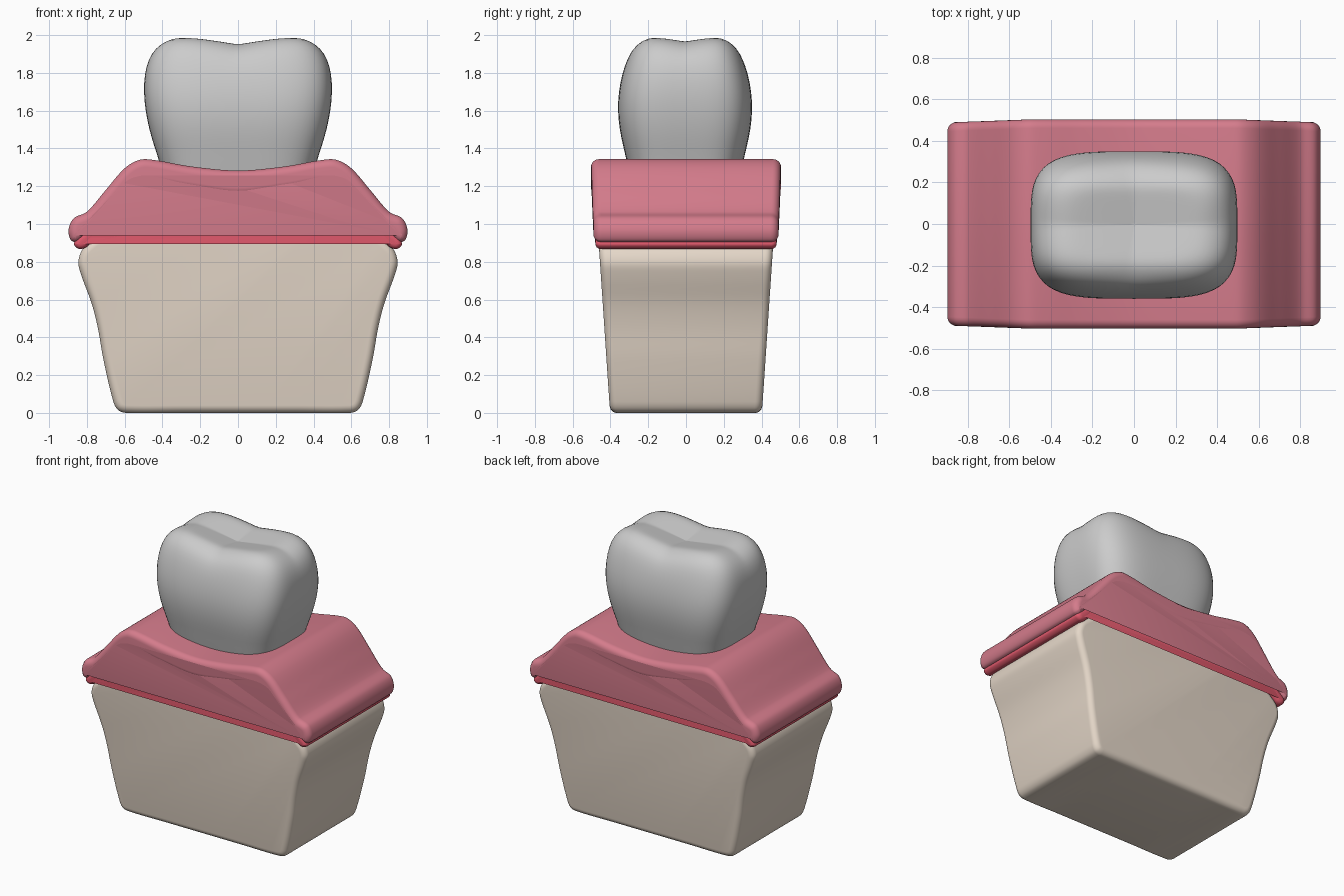
import bpy, bmesh
from math import sin, cos, pi
from mathutils import Vector

if "Cube" in bpy.data.objects:
    bpy.data.objects.remove(bpy.data.objects["Cube"])


def finish(name, rings, caps, color=None, subsurf=0):
    """Skin a list of equal-length closed rings into a smooth object."""
    bm = bmesh.new()
    loops = [[bm.verts.new(p) for p in ring] for ring in rings]
    n = len(loops[0])
    for a, b in zip(loops, loops[1:]):
        for i in range(n):
            j = (i + 1) % n
            bm.faces.new((a[i], a[j], b[j], b[i]))
    for loop, centre in caps(loops):
        if centre is None:
            bm.faces.new(loop)
        else:
            c = bm.verts.new(centre)
            for i in range(n):
                bm.faces.new((loop[i], loop[(i + 1) % n], c))
    bmesh.ops.recalc_face_normals(bm, faces=bm.faces)
    mesh = bpy.data.meshes.new(name)
    bm.to_mesh(mesh)
    bm.free()
    obj = bpy.data.objects.new(name, mesh)
    bpy.context.collection.objects.link(obj)
    if subsurf:
        mod = obj.modifiers.new("smooth", 'SUBSURF')
        mod.levels = mod.render_levels = subsurf
    if color:
        mat = bpy.data.materials.new(name)
        mat.diffuse_color = (*color, 1)
        mat.use_nodes = True
        mat.node_tree.nodes["Principled BSDF"].inputs["Base Color"].default_value = mat.diffuse_color
        mesh.materials.append(mat)
    bpy.ops.object.select_all(action='DESELECT')
    obj.select_set(True)
    bpy.context.view_layer.objects.active = obj
    bpy.ops.object.shade_smooth_by_angle(angle=pi / 5)
    return obj


def smooth_profile(half, steps=6):
    """Mirror a right-hand half profile (x, z) and run a smooth closed curve through it."""
    pts = [Vector(p) for p in half + [(-x, z) for x, z in half[-2:0:-1]]]
    n = len(pts)
    seg = [(pts[(i + 1) % n] - pts[i]).length for i in range(n)]
    tan = [(pts[(i + 1) % n] - pts[i - 1]) / (seg[i] + seg[i - 1]) for i in range(n)]
    out = []
    for i in range(n):
        p, q = pts[i], pts[(i + 1) % n]
        m0, m1 = tan[i] * seg[i], tan[(i + 1) % n] * seg[i]
        for k in range(steps):
            t = k / steps
            out.append(p * (2*t**3 - 3*t**2 + 1) + m0 * (t**3 - 2*t**2 + t)
                       + q * (3*t**2 - 2*t**3) + m1 * (t**3 - t**2))
    return out


def slab(name, half, depth, r, color):
    """Profile extruded along y to +-depth(x, z), with rims rounded by radius r."""
    pts = smooth_profile(half)
    n = len(pts)
    norm = []
    for i in range(n):
        t = (pts[(i + 1) % n] - pts[i - 1]).normalized()
        norm.append(Vector((t.y, -t.x)))
    steps = [k / 6 * pi / 2 for k in range(7)]
    sections = [(-1, a) for a in reversed(steps)] + [(1, a) for a in steps]
    rings = []
    for side, a in sections:
        ring = []
        for p, d in zip(pts, norm):
            q = p + d * r * (1 - cos(a))
            ring.append((q.x, side * (depth(q.x, q.y) - r + r * sin(a)), max(q.y, 0)))
        rings.append(ring)
    return finish(name, rings, lambda l: [(l[0], None), (l[-1], None)], color)


# Jaw bone block
slab("jaw_bone",
     [(0, 1.08), (.25, 1.10), (.43, 1.13), (.52, 1.135), (.62, 1.06), (.74, .94),
      (.82, .87), (.845, .80), (.83, .73), (.775, .58), (.742, .45), (.712, .28),
      (.66, .06), (.635, .015), (.59, 0), (.3, 0), (0, 0)],
     lambda x, z: .402 + .067 * z, .04, (.78, .68, .58))

# Inner gum layer
slab("inner_gum",
     [(0, 1.18), (.25, 1.205), (.43, 1.235), (.52, 1.235), (.6, 1.18), (.72, 1.06),
      (.80, .97), (.855, .925), (.868, .89), (.84, .868), (.80, .88), (.70, .98),
      (.60, 1.07), (.53, 1.11), (.44, 1.10), (.25, 1.075), (0, 1.05)],
     lambda x, z: .49 - .012 * max(0, abs(x) - .5) / .4, .028, (.75, .10, .15))

# Outer gum layer
slab("outer_gum",
     [(0, 1.283), (.25, 1.305), (.44, 1.338), (.52, 1.34), (.6, 1.295), (.70, 1.18),
      (.80, 1.065), (.87, 1.03), (.897, .97), (.885, .915), (.85, .905), (.79, .96),
      (.70, 1.05), (.57, 1.19), (.5, 1.215), (.43, 1.21), (.25, 1.18), (0, 1.15)],
     lambda x, z: .503 - .015 * max(0, abs(x) - .5) / .4, .042, (.66, .20, .26))

# Tooth crown: rounded-box rings, with a cross-shaped dip in the chewing surface
levels = [(1.12, .37, .27), (1.3, .405, .30), (1.4, .44, .325), (1.5, .47, .347),
          (1.6, .49, .357), (1.7, .50, .352), (1.8, .494, .332), (1.88, .474, .308),
          (1.94, .44, .28), (1.98, .39, .24), (1.999, .33, .195)]
levels += [(2.002, .33 * s, .195 * s) for s in (.8, .6, .4, .2, .07)]


def tooth_point(z, x, y):
    w = min(1, max(0, (z - 1.82) / .16))
    u = max(0, 1 - abs(x) / .34)
    dip = .047 * u ** 1.2 + .03 * max(0, 1 - abs(y) / .19)
    return (x, y - .005, z - w * dip)


rings = []
for z, hx, hy in levels:
    ring = []
    for i in range(48):
        c, s = cos(2 * pi * i / 48), sin(2 * pi * i / 48)
        rad = (abs(c) ** 4 + abs(s) ** 4) ** -.25
        ring.append(tooth_point(z, hx * c * rad, hy * s * rad))
    rings.append(ring)
finish("tooth_crown", rings,
       lambda l: [(l[0], (0, 0, 1.12)), (l[-1], tooth_point(2.002, 0, 0))], subsurf=1)
